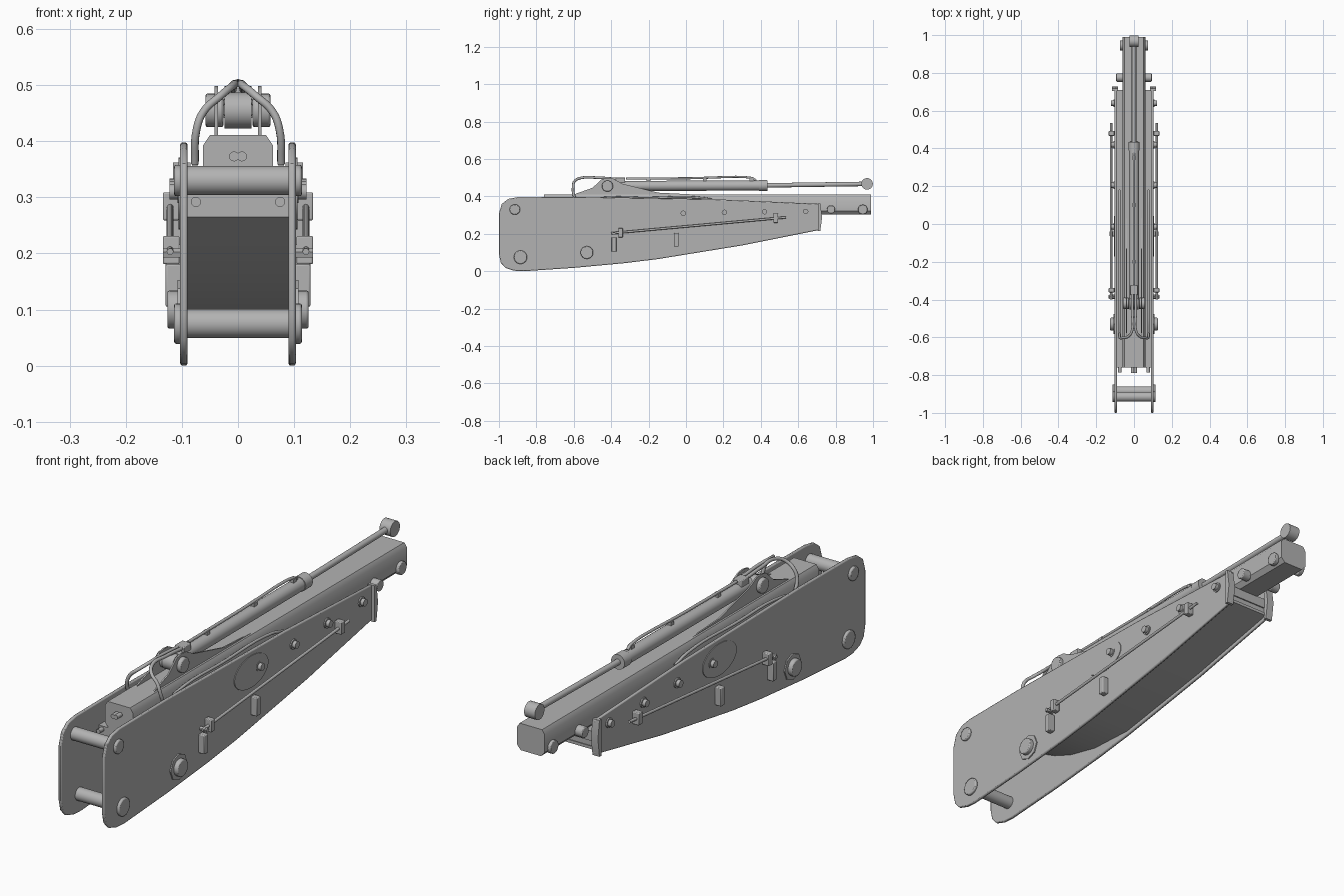
import bpy, bmesh, math
from mathutils import Vector

cube = bpy.data.objects.get("Cube")
if cube:
    bpy.data.objects.remove(cube, do_unlink=True)

grey = bpy.data.materials.new("boom grey")
grey.use_nodes = True
COLOR = (0.45, 0.45, 0.45, 1)
grey.diffuse_color = COLOR
grey.node_tree.nodes["Principled BSDF"].inputs["Base Color"].default_value = COLOR


def finish(name, bm, bevel=0.0, smooth=True):
    bmesh.ops.recalc_face_normals(bm, faces=bm.faces)
    mesh = bpy.data.meshes.new(name)
    bm.to_mesh(mesh)
    bm.free()
    mesh.materials.append(grey)
    ob = bpy.data.objects.new(name, mesh)
    bpy.context.collection.objects.link(ob)
    if bevel:
        mod = ob.modifiers.new("Bevel", 'BEVEL')
        mod.width, mod.segments, mod.limit_method = bevel, 2, 'ANGLE'
        mod.angle_limit = math.radians(50)
    if smooth:
        bpy.ops.object.select_all(action='DESELECT')
        ob.select_set(True)
        bpy.context.view_layer.objects.active = ob
        bpy.ops.object.shade_smooth_by_angle(angle=math.radians(35))
    return ob


def extrude(name, points, offset, bevel=0.0):
    bm = bmesh.new()
    face = bm.faces.new([bm.verts.new(p) for p in points])
    new = bmesh.ops.extrude_face_region(bm, geom=[face])["geom"]
    bmesh.ops.translate(bm, vec=offset, verts=[v for v in new if isinstance(v, bmesh.types.BMVert)])
    return finish(name, bm, bevel)


def side_plate(name, yz, x0, x1, bevel=0.0):
    return extrude(name, [(x0, y, z) for y, z in yz], (x1 - x0, 0, 0), bevel)


def box(name, center, size, bevel=0.0):
    bm = bmesh.new()
    bmesh.ops.create_cube(bm, size=1)
    bmesh.ops.scale(bm, vec=size, verts=bm.verts)
    bmesh.ops.translate(bm, vec=center, verts=bm.verts)
    return finish(name, bm, bevel)


def rod(name, a, b, radius, sides=24, bevel=0.0):
    a, b = Vector(a), Vector(b)
    bm = bmesh.new()
    bmesh.ops.create_cone(bm, cap_ends=True, segments=sides, radius1=radius, radius2=radius,
                          depth=(b - a).length)
    turn = (b - a).to_track_quat('Z', 'Y').to_matrix()
    bmesh.ops.rotate(bm, matrix=turn, verts=bm.verts)
    bmesh.ops.translate(bm, vec=(a + b) / 2, verts=bm.verts)
    return finish(name, bm, bevel)


def pin(name, x0, x1, y, z, radius, sides=24, bevel=0.0):
    return rod(name, (x0, y, z), (x1, y, z), radius, sides, bevel)


def hose(name, points, radius):
    curve = bpy.data.curves.new(name, 'CURVE')
    curve.dimensions = '3D'
    curve.bevel_depth, curve.bevel_resolution = radius, 3
    curve.resolution_u, curve.use_fill_caps = 6, True
    spline = curve.splines.new('BEZIER')
    spline.bezier_points.add(len(points) - 1)
    for p, co in zip(spline.bezier_points, points):
        p.co = co
        p.handle_left_type = p.handle_right_type = 'AUTO'
    curve.materials.append(grey)
    ob = bpy.data.objects.new(name, curve)
    bpy.context.collection.objects.link(ob)


# Side plates with rounded front corners and rising belly
outline = [(-1, .09), (-.99, .045), (-.965, .018), (-.92, .003), (-.87, 0), (-.6, .018), (-.33, .043),
           (-.15, .065), (.3, .138), (.72, .222), (.72, .36), (.15, .385), (-.6, .398), (-.9, .396),
           (-.95, .387), (-.985, .36), (-1, .31)]
for side, s in (("left", 1), ("right", -1)):
    side_plate(side + "_side_plate", outline, s * .09, s * .103, .004)

# Belly plate curving up at the front, and the inner deck
belly = [(-.76, .265), (-.69, .215), (-.6, .165), (-.5, .125), (-.35, .09), (-.15, .08), (.3, .15), (.71, .232)]
side_plate("belly_plate", belly + [(y, z + .012) for y, z in reversed(belly)], -.092, .092)
box("inner_deck", (0, -.025, .285), (.184, 1.47, .04))

# Telescoping inner boom with chamfered section
half = [(.045, .303), (.062, .322), (.062, .393), (.05, .411)]
section = half + [(-x, z) for x, z in reversed(half)]
extrude("inner_boom", [(x, -.76, z) for x, z in section], (0, 1.75, 0))

# Cross rollers at the front
rod("upper_roller", (-.092, -.915, .33), (.092, -.915, .33), .026)
rod("lower_roller", (-.092, -.885, .075), (.092, -.885, .075), .026)

# Lift cylinder above the boom
rod("cylinder_barrel", (0, -.4, .456), (0, .4, .458), .027)
rod("barrel_collar", (0, .39, .458), (0, .435, .459), .03)
rod("piston_rod", (0, .43, .459), (0, .965, .467), .012)
pin("rod_eye", -.024, .024, .968, .467, .031)
pin("barrel_eye", -.024, .024, -.42, .455, .032)
hose("barrel_pipe", [(0, -.32, .495), (0, 0, .497), (0, .35, .499), (0, .375, .485)], .006)
for y in (-.2, .1, .35):
    box("pipe_clip", (0, y, .488), (.018, .02, .018))
box("valve_block", (0, -.35, .485), (.04, .05, .03), .003)

ear = [(-.64, .396), (-.5, .446), (-.45, .492), (-.42, .498), (-.39, .495), (-.34, .468), (-.15, .42), (.15, .405)]
for side, s in (("left", 1), ("right", -1)):
    # Cylinder bracket ears, pins and hoses
    side_plate(side + "_bracket_ear", ear, s * .036, s * .042)
    pin(side + "_bracket_pin", s * .026, s * .058, -.42, .455, .03, 24, .004)
    hose(side + "_hose_loop", [(s * .077, -.58, .36), (s * .074, -.603, .42), (s * .062, -.603, .452),
                               (s * .03, -.595, .482), (s * .009, -.56, .499), (s * .009, -.47, .5),
                               (s * .009, -.36, .492)], .007)
    hose(side + "_deck_hose", [(s * .077, -.58, .36), (s * .077, -.5, .385), (s * .077, -.2, .392),
                               (s * .077, .1, .39), (s * .077, .18, .37)], .006)

    # Roller caps and main pivot
    pin(side + "_upper_roller_cap", s * .1, s * .114, -.915, .33, .028, 24, .004)
    pin(side + "_lower_roller_cap", s * .1, s * .114, -.885, .075, .036, 24, .004)
    pin(side + "_pivot_flange", s * .1, s * .108, -.53, .1, .053, 8)
    pin(side + "_pivot_pin", s * .1, s * .126, -.53, .1, .034, 24, .004)

    # Oval cover
    oval = [(-.065 + .108 * math.cos(i * math.pi / 20), .307 + .064 * math.sin(i * math.pi / 20)) for i in range(40)]
    side_plate(side + "_oval_cover", oval, s * .1, s * .106)

    # Row of slide pad bolts
    for y, z in ((-.015, .31), (.205, .315), (.42, .318), (.64, .32)):
        pin(side + "_pad_washer", s * .1, s * .108, y, z, .02)
        pin(side + "_pad_bolt", s * .1, s * .122, y, z, .014)

    # Lock linkage and its mounts
    rod(side + "_link_rod", (s * .121, -.4, .203), (s * .121, .535, .288), .006, 12)
    pin(side + "_link_pin", s * .1, s * .134, -.385, .2, .009, 5)
    box(side + "_link_front_block", (s * .119, -.35, .206), (.03, .024, .05), .003)
    box(side + "_link_rear_block", (s * .119, .48, .284), (.03, .026, .05), .003)
    box(side + "_front_mount", (s * .115, -.385, .143), (.028, .026, .076), .003)
    box(side + "_middle_mount", (s * .115, -.052, .168), (.028, .026, .074), .003)

    # Rear flange, boom pins and front bolts
    side_plate(side + "_rear_flange", [(.705, .215), (.718, .215), (.728, .29), (.718, .362), (.705, .362)],
               s * .085, s * .116)
    pin(side + "_boom_pin", s * .055, s * .094, .775, .33, .022, 24, .003)
    pin(side + "_tip_pin", s * .055, s * .075, .945, .33, .026, 24, .003)
    rod(side + "_front_bolt", (s * .075, -.74, .292), (s * .075, -.785, .292), .009, 12)
    rod(side + "_hose_port", (s * .007, -.74, .373), (s * .007, -.79, .373), .009, 12)

# Rear cross bar
box("rear_cross_bar", (0, .69, .25), (.184, .03, .03))
